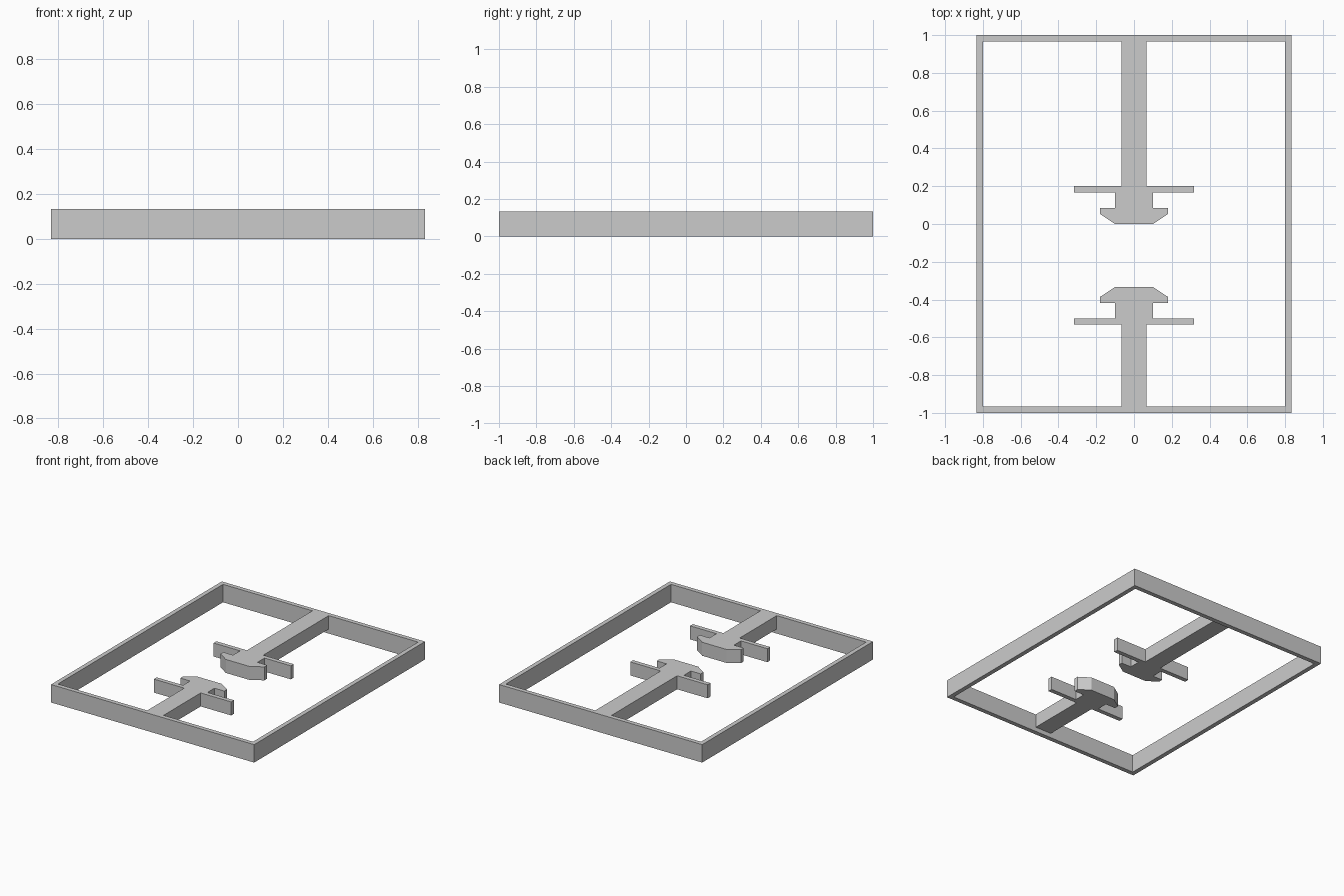
import bpy
import bmesh

cube = bpy.data.objects.get("Cube")
if cube:
    bpy.data.objects.remove(cube, do_unlink=True)

grey = bpy.data.materials.new("plain grey")
grey.use_nodes = True
colour = (0.6, 0.6, 0.6, 1)
grey.diffuse_color = colour
grey.node_tree.nodes["Principled BSDF"].inputs["Base Color"].default_value = colour

TOP = 0.133
HALF_X, HALF_Y, WALL = 0.833, 1.0, 0.033


def finish(name, bm):
    bmesh.ops.recalc_face_normals(bm, faces=bm.faces)
    mesh = bpy.data.meshes.new(name)
    bm.to_mesh(mesh)
    bm.free()
    mesh.materials.append(grey)
    obj = bpy.data.objects.new(name, mesh)
    bpy.context.collection.objects.link(obj)


def raise_faces(bm, height):
    result = bmesh.ops.extrude_face_region(bm, geom=bm.faces[:])
    verts = [g for g in result["geom"] if isinstance(g, bmesh.types.BMVert)]
    bmesh.ops.translate(bm, verts=verts, vec=(0, 0, height))


# Rectangular frame: a mitred ring of four faces, raised
def build_frame():
    bm = bmesh.new()
    corners = [(-1, -1), (1, -1), (1, 1), (-1, 1)]
    outer = [bm.verts.new((sx * HALF_X, sy * HALF_Y, 0)) for sx, sy in corners]
    inner = [bm.verts.new((sx * (HALF_X - WALL), sy * (HALF_Y - WALL), 0))
             for sx, sy in corners]
    for i in range(4):
        j = (i + 1) % 4
        bm.faces.new((outer[i], outer[j], inner[j], inner[i]))
    raise_faces(bm, TOP)
    finish("frame", bm)


# Arm with crossbar, neck and chamfered head: half outline mirrored in x
def build_arm(name, tip, direction):
    root = abs(direction * (HALF_Y - WALL) - tip)
    half = [(0.1, 0), (0.18, 0.053), (0.18, 0.085), (0.1, 0.085),
            (0.1, 0.167), (0.317, 0.167), (0.317, 0.2), (0.067, 0.2),
            (0.067, root)]
    outline = half + [(-x, d) for x, d in reversed(half)]
    bm = bmesh.new()
    bm.faces.new([bm.verts.new((x, tip + direction * d, WALL))
                  for x, d in outline])
    raise_faces(bm, TOP - WALL)
    finish(name, bm)


build_frame()
build_arm("back_arm", 0.0, 1)
build_arm("front_arm", -0.333, -1)
